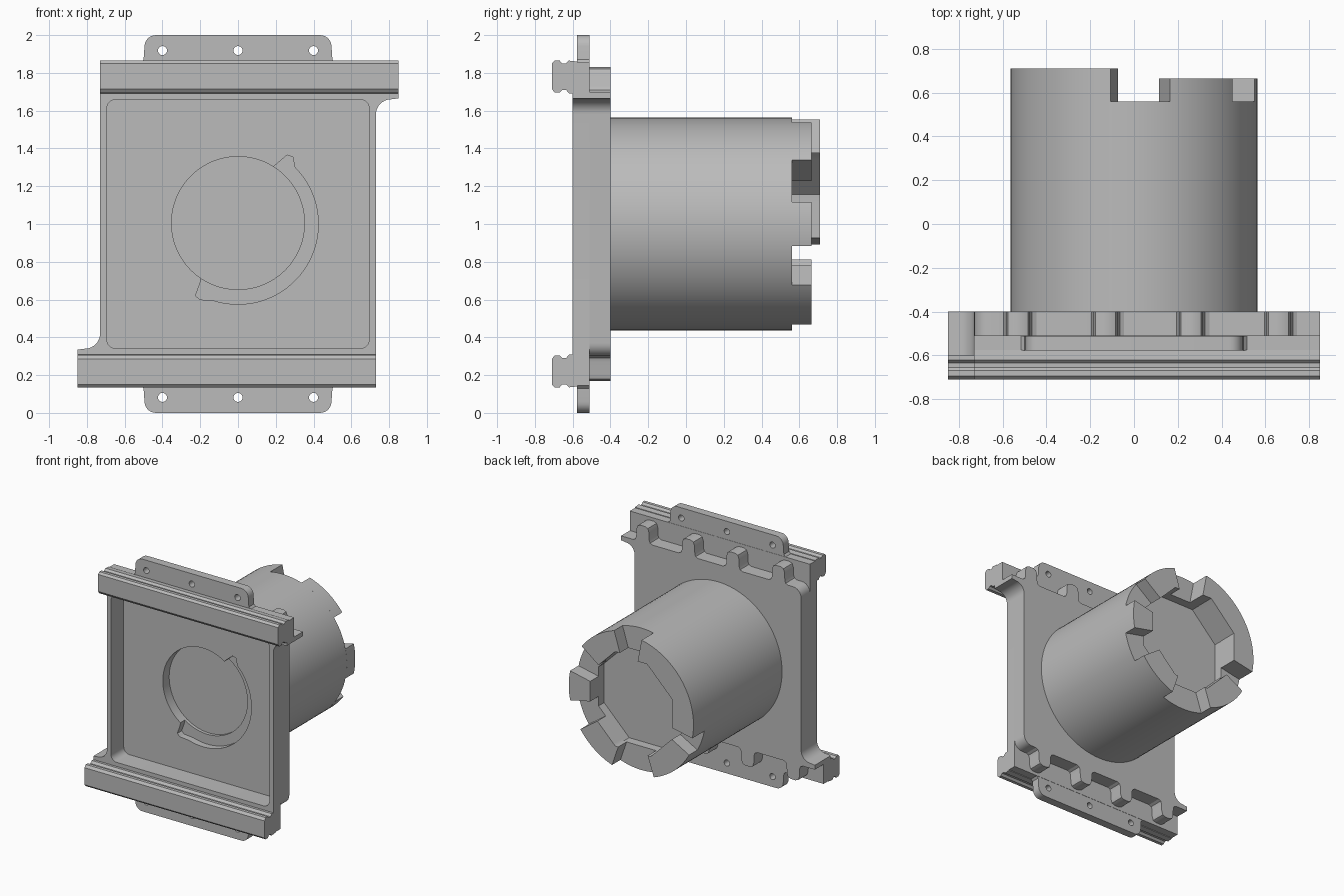
import bpy, bmesh
from math import sin, cos, radians

if "Cube" in bpy.data.objects:
    bpy.data.objects.remove(bpy.data.objects["Cube"])

grey = bpy.data.materials.new("matte_grey")
grey.use_nodes = True
grey.diffuse_color = (0.5, 0.5, 0.5, 1)
grey.node_tree.nodes["Principled BSDF"].inputs["Base Color"].default_value = (0.5, 0.5, 0.5, 1)


def prism(name, pts, a, b, axis="y"):
    """Extrude a closed profile along y (profile in x, z) or x (profile in y, z)."""
    bm = bmesh.new()
    place = (lambda p, t: (p[0], t, p[1])) if axis == "y" else (lambda p, t: (t, p[0], p[1]))
    low = [bm.verts.new(place(p, a)) for p in pts]
    high = [bm.verts.new(place(p, b)) for p in pts]
    bm.faces.new(low)
    bm.faces.new(high)
    for i in range(len(pts)):
        j = (i + 1) % len(pts)
        bm.faces.new((low[i], low[j], high[j], high[i]))
    bmesh.ops.recalc_face_normals(bm, faces=bm.faces)
    mesh = bpy.data.meshes.new(name)
    bm.to_mesh(mesh)
    bm.free()
    mesh.materials.append(grey)
    ob = bpy.data.objects.new(name, mesh)
    bpy.context.collection.objects.link(ob)
    return ob


def cut(targets, cutter):
    """Subtract the cutter from each target, then discard it."""
    for ob in targets:
        mod = ob.modifiers.new("cut", "BOOLEAN")
        mod.operation, mod.solver, mod.object = "DIFFERENCE", "EXACT", cutter
        bpy.context.view_layer.objects.active = ob
        bpy.ops.object.modifier_apply(modifier=mod.name)
    bpy.data.objects.remove(cutter)


def arc(cx, cz, r, start, end, n):
    angles = [radians(start + (end - start) * i / n) for i in range(n + 1)]
    return [(cx + r * cos(t), cz + r * sin(t)) for t in angles]


def circle(cx, cz, r, n):
    return arc(cx, cz, r, 0, 360, n)[:-1]


def turned(pts):
    """Half turn about the hub axis."""
    return [(-x, 2 - z) for x, z in pts]


# Back plate layers: one flared arm, clipped corner, and a row of rounded lugs
arm = arc(0.81, 1.58, 0.08, 180, 90, 8) + [(0.85, 1.665), (0.85, 1.7)]
corner = arc(-0.66, 1.63, 0.07, 90, 180, 6)
lugs = []
for c in (0.66, 0.26, -0.13, -0.53):
    side = [(0.085, 1.7), (0.065, 1.71), (0.057, 1.73), (0.055, 1.79), (0.045, 1.82), (0.02, 1.83)]
    lugs += [(c + dx, z) for dx, z in side] + [(c - dx, z) for dx, z in reversed(side)]
half = arm + lugs + corner
back_plate = prism("back_plate", half + turned(half), -0.51, -0.4)
half = arm + [(-0.73, 1.7)]
front_frame = prism("front_frame", half + turned(half), -0.6, -0.51)

# Rounded square recess in the front
recess = []
for sx, sz, start in ((1, 1, 0), (-1, 1, 90), (-1, -1, 180), (1, -1, 270)):
    recess += arc(sx * 0.645, 1 + sz * 0.61, 0.05, start, start + 90, 6)
cut([back_plate, front_frame], prism("recess_cutter", recess, -0.8, -0.44))

# Main barrel with an eight-sided socket in its end
APOTHEM = 0.375
barrel = prism("barrel", circle(0, 1, 0.563, 96), -0.405, 0.56)
socket = arc(0, 1, APOTHEM / cos(radians(22.5)), 22.5, 382.5, 8)[:-1]
cut([barrel], prism("socket_cutter", socket, 0.49, 0.8))

# Front pocket: round disc plus a wider swept slot with pointed ends
disc = circle(0, 1.005, 0.352, 64)
cut([back_plate, barrel], prism("pocket_cutter", disc, -0.6, -0.36))
slot = (arc(0, 1, 0.425, -107, 45, 36) + [(0.29, 1.355), (0.26, 1.365), (0.19, 1.305)]
        + arc(0, 1.005, 0.34, 57, -125, 36) + [(-0.2, 0.69), (-0.225, 0.62), (-0.2, 0.6)])
cut([back_plate, barrel], prism("slot_cutter", slot, -0.6, -0.385))


# Crown teeth: round outside, following the socket inside
def tooth(name, start, end, top):
    outer = arc(0, 1, 0.563, start, end, 24)
    inner = []
    for i in range(25):
        deg = end + (start - end) * i / 24
        r = APOTHEM / cos(radians((deg + 22.5) % 45 - 22.5))
        inner.append((r * cos(radians(deg)), 1 + r * sin(radians(deg))))
    return prism(name, outer + inner, 0.56, top)


for i, (start, end, top) in enumerate(((37, 73, 0.665), (-12, 12, 0.665), (-71, -35, 0.665),
                                       (101, 191, 0.71), (209, 251, 0.665))):
    tooth("crown_tooth_%d" % (i + 1), start, end, top)

# Grooved rails, webs and drilled mounting tabs, repeated by a half turn
rail = [(-0.71, 1.715), (-0.695, 1.695), (-0.67, 1.695), (-0.655, 1.71), (-0.635, 1.71),
        (-0.62, 1.692), (-0.575, 1.692), (-0.575, 1.86), (-0.62, 1.865), (-0.635, 1.85),
        (-0.655, 1.85), (-0.67, 1.866), (-0.695, 1.866), (-0.71, 1.85)]
web = [(-0.73, 1.68), (0.85, 1.68), (0.85, 1.855), (-0.73, 1.855)]
right = [(0.52, 1.85), (0.5, 1.87), (0.495, 1.94)] + arc(0.435, 1.94, 0.06, 0, 90, 6)
tab = right + [(-x, z) for x, z in reversed(right)]
for where in ("upper", "lower"):
    up = where == "upper"
    flip = (lambda p: p) if up else turned
    section = rail if up else [(y, 2 - z) for y, z in rail]
    ends = (-0.73, 0.85) if up else (-0.85, 0.73)
    prism(where + "_rail", section, *ends, axis="x")
    prism(where + "_web", flip(web), -0.58, -0.51)
    plate = prism(where + "_mounting_tab", flip(tab), -0.578, -0.512)
    for x in (-0.4, 0, 0.4):
        cut([plate], prism("hole_cutter", flip(circle(x, 1.918, 0.024, 20)), -0.7, -0.4))

# Smooth the curved walls, keep the edges crisp
bpy.ops.object.select_all(action="DESELECT")
for ob in bpy.context.scene.objects:
    if ob.type == "MESH":
        ob.select_set(True)
        bpy.context.view_layer.objects.active = ob
bpy.ops.object.shade_smooth_by_angle(angle=radians(25))
